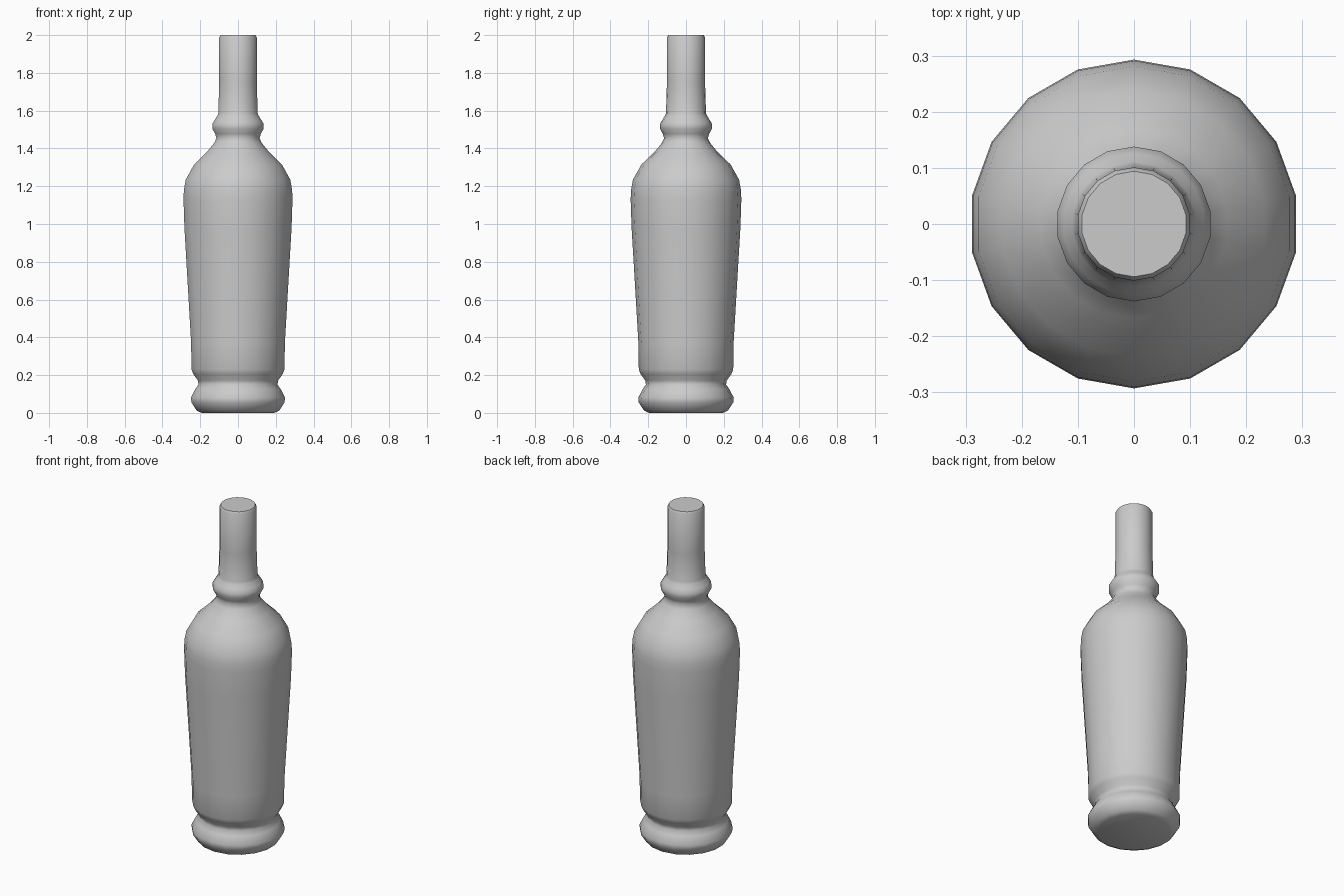
import bpy, bmesh, math

if "Cube" in bpy.data.objects:
    bpy.data.objects.remove(bpy.data.objects["Cube"])

SIDES = 18

grey = bpy.data.materials.new("plain grey")
grey.diffuse_color = (0.6, 0.6, 0.6, 1)
grey.use_nodes = True
grey.node_tree.nodes["Principled BSDF"].inputs["Base Color"].default_value = grey.diffuse_color

# Bottle outline as (radius, height), from foot to mouth
profile = [
    (0.195, 0.0), (0.222, 0.012), (0.25, 0.055), (0.253, 0.08), (0.23, 0.125),
    (0.212, 0.15), (0.216, 0.172), (0.24, 0.205), (0.25, 0.23),   # foot ring and waist
    (0.252, 0.37), (0.288, 0.98), (0.293, 1.13), (0.291, 1.18), (0.281, 1.235),
    (0.236, 1.315), (0.168, 1.38), (0.127, 1.43), (0.116, 1.455),  # body and shoulder
    (0.123, 1.478), (0.138, 1.505), (0.138, 1.53), (0.126, 1.55),
    (0.111, 1.573),                                               # collar
    (0.106, 1.585), (0.101, 1.75), (0.101, 1.988), (0.094, 2.0),  # neck and mouth
]


def lathe(name, points):
    """Turn an outline around z and close both ends."""
    bm = bmesh.new()
    rings = []
    for r, z in points:
        angles = [math.pi / 2 + math.tau * i / SIDES for i in range(SIDES)]
        rings.append([bm.verts.new((r * math.cos(a), r * math.sin(a), z)) for a in angles])
    for low, high in zip(rings, rings[1:]):
        for i in range(SIDES):
            j = (i + 1) % SIDES
            bm.faces.new((low[i], low[j], high[j], high[i]))
    bm.faces.new(rings[0][::-1])
    bm.faces.new(rings[-1])
    mesh = bpy.data.meshes.new(name)
    bm.to_mesh(mesh)
    bm.free()
    mesh.materials.append(grey)
    obj = bpy.data.objects.new(name, mesh)
    bpy.context.collection.objects.link(obj)
    return obj


bottle = lathe("bottle", profile)
bpy.context.view_layer.objects.active = bottle
bottle.select_set(True)
bpy.ops.object.shade_smooth_by_angle(angle=math.radians(60))
